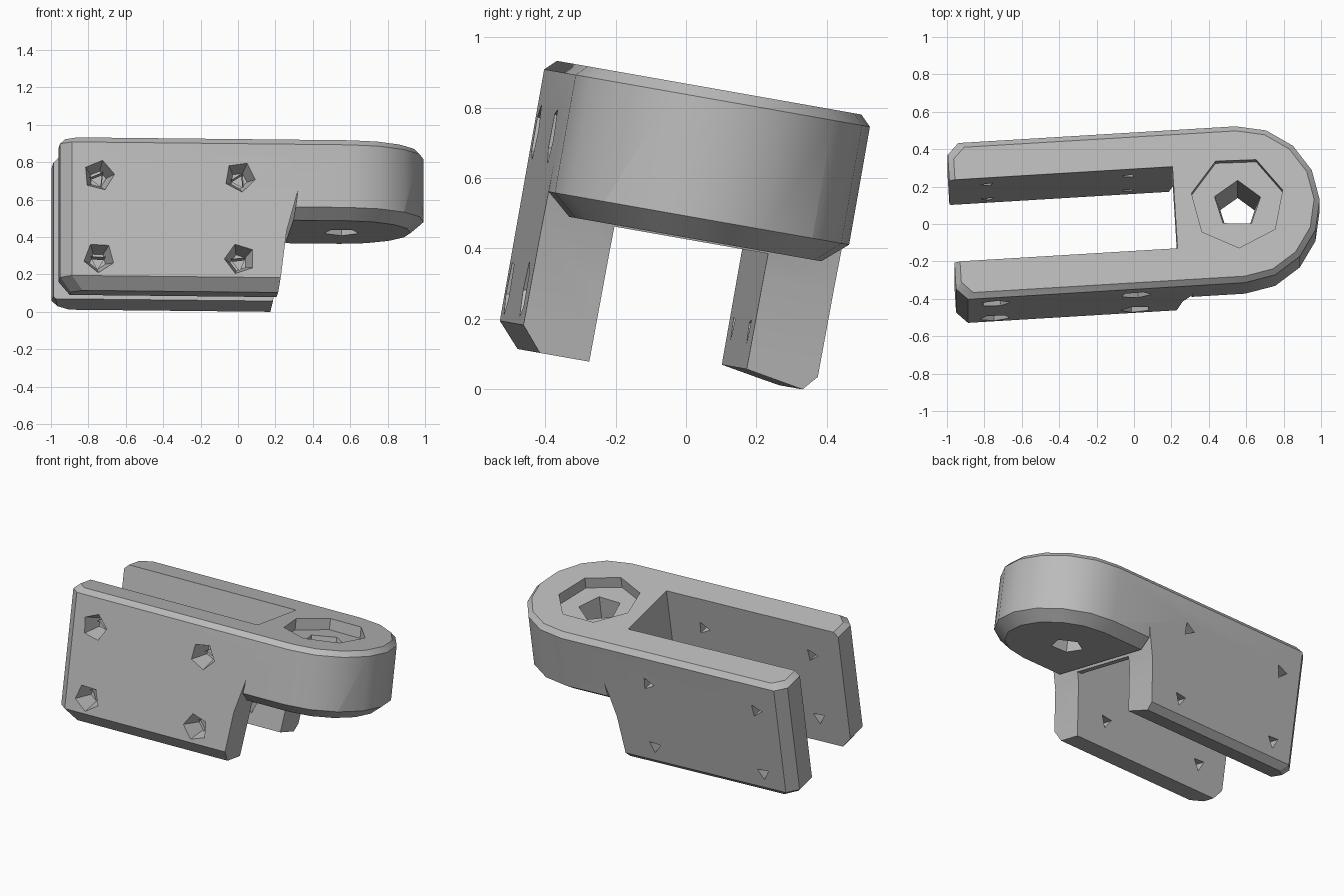
import bpy, bmesh, math
from mathutils import Matrix, Vector

cube = bpy.data.objects.get("Cube")
if cube:
    bpy.data.objects.remove(cube, do_unlink=True)

mat = bpy.data.materials.new("plain grey")
mat.use_nodes = True
grey = (0.5, 0.5, 0.5, 1)
mat.diffuse_color = grey
mat.node_tree.nodes["Principled BSDF"].inputs["Base Color"].default_value = grey

MID = -0.075      # centre line of the bracket
RAD = 0.425       # half width and radius of the round end
HUB = 0.565       # centre of the round end
BACK = -0.98      # open end of the fork


def loft(name, rings):
    """Closed solid through rings with equal point counts."""
    bm = bmesh.new()
    loops = [[bm.verts.new(p) for p in ring] for ring in rings]
    n = len(loops[0])
    for a, b in zip(loops, loops[1:]):
        for i in range(n):
            j = (i + 1) % n
            bm.faces.new((a[i], a[j], b[j], b[i]))
    bm.faces.new(loops[0][::-1])
    bm.faces.new(loops[-1])
    bmesh.ops.recalc_face_normals(bm, faces=bm.faces)
    mesh = bpy.data.meshes.new(name)
    bm.to_mesh(mesh)
    bm.free()
    mesh.materials.append(mat)
    ob = bpy.data.objects.new(name, mesh)
    bpy.context.collection.objects.link(ob)
    return ob


def arc(r, z, steps=8):
    angles = [-math.pi / 2 + math.pi * i / steps for i in range(steps + 1)]
    return [(HUB + r * math.cos(a), MID + r * math.sin(a), z) for a in angles]


def body_ring(z, inset, c=0.06):
    r, x = RAD - inset, BACK + inset
    return arc(r, z) + [(x + c, MID + r, z), (x, MID + r - c, z),
                        (x, MID - r + c, z), (x + c, MID - r, z)]


def under_ring(z, inset, left):
    r = RAD - inset
    return arc(r, z) + [(left, MID + r, z), (left, MID - r, z)]


def box(x0, x1, y0, y1, z0, z1):
    return [[(x0, y0, z), (x1, y0, z), (x1, y1, z), (x0, y1, z)] for z in (z0, z1)]


def polygon(n, r, centre, axis, turn=0.0):
    pts = []
    for i in range(n):
        a = turn + math.tau * i / n
        p, q = r * math.cos(a), r * math.sin(a)
        pts.append(Vector(centre) + Vector((p, q, 0) if axis == "z" else (p, 0, q)))
    return pts


# Solid body with chamfered top and bottom rims
bracket = loft("fork_bracket", [body_ring(0.035, 0.06), body_ring(0.105, 0),
                                body_ring(0.83, 0), body_ring(0.86, 0.03)])


def cut(rings):
    cutter = loft("cutter", rings)
    cutter.hide_render = True
    mod = bracket.modifiers.new("cut", "BOOLEAN")
    mod.operation = "DIFFERENCE"
    mod.solver = "EXACT"
    mod.object = cutter
    bpy.context.view_layer.objects.active = bracket
    bpy.ops.object.modifier_apply(modifier=mod.name)
    bpy.data.objects.remove(cutter, do_unlink=True)


# Space under the round end, dished so its lower rim is chamfered
cut([under_ring(-0.1, -0.1, 0.17), under_ring(0.12, -0.1, 0.2),
     under_ring(0.36, -0.1, 0.23), under_ring(0.576, -0.1, 0.29),
     under_ring(0.43, 0.07, 0.27)])

# Slot between the legs, open further below the round end
cut(box(-1.2, 0.215, -0.297, 0.147, -0.2, 1.1))
cut(box(-0.5, 0.5, -0.297, 0.147, -0.2, 0.425))

# Sloping foot of the back leg
cut([[(x, 0.1, 0.1), (x, 0.5, 0.03), (x, 0.5, -0.1), (x, 0.1, -0.1)]
     for x in (-1.2, 0.5)])

# Screw holes: wide funnels in front, narrow bores through both legs
for x in (-0.775, -0.02):
    for z in (0.205, 0.65):
        turn = 0.5 + 3 * x + z
        cut([polygon(5, 0.09, (x, -0.52, z), "y", turn),
             polygon(5, 0.045, (x, -0.38, z), "y", turn)])
        cut([polygon(3, 0.045, (x, y, z), "y", turn) for y in (-0.45, 0.5)])

# Pivot recess and bore in the round end
hub = (HUB - 0.015, MID + 0.01)
cut([polygon(7, 0.25, (*hub, z), "z", 0.2) for z in (0.79, 1.0)])
cut([polygon(5, 0.13, (*hub, 0.8), "z", 1.5), polygon(5, 0.085, (*hub, 0.3), "z", 1.5)])

# Resting pose, tipped back and slightly turned
pose = Matrix.Rotation(math.radians(-10), 4, "X") @ Matrix.Rotation(math.radians(3.5), 4, "Z")
bracket.data.transform(pose)
lowest = min(v.co.z for v in bracket.data.vertices)
bracket.data.transform(Matrix.Translation((0, 0, -lowest)))

bpy.ops.object.select_all(action="DESELECT")
bracket.select_set(True)
bpy.context.view_layer.objects.active = bracket
bpy.ops.object.shade_smooth_by_angle(angle=math.radians(30))
